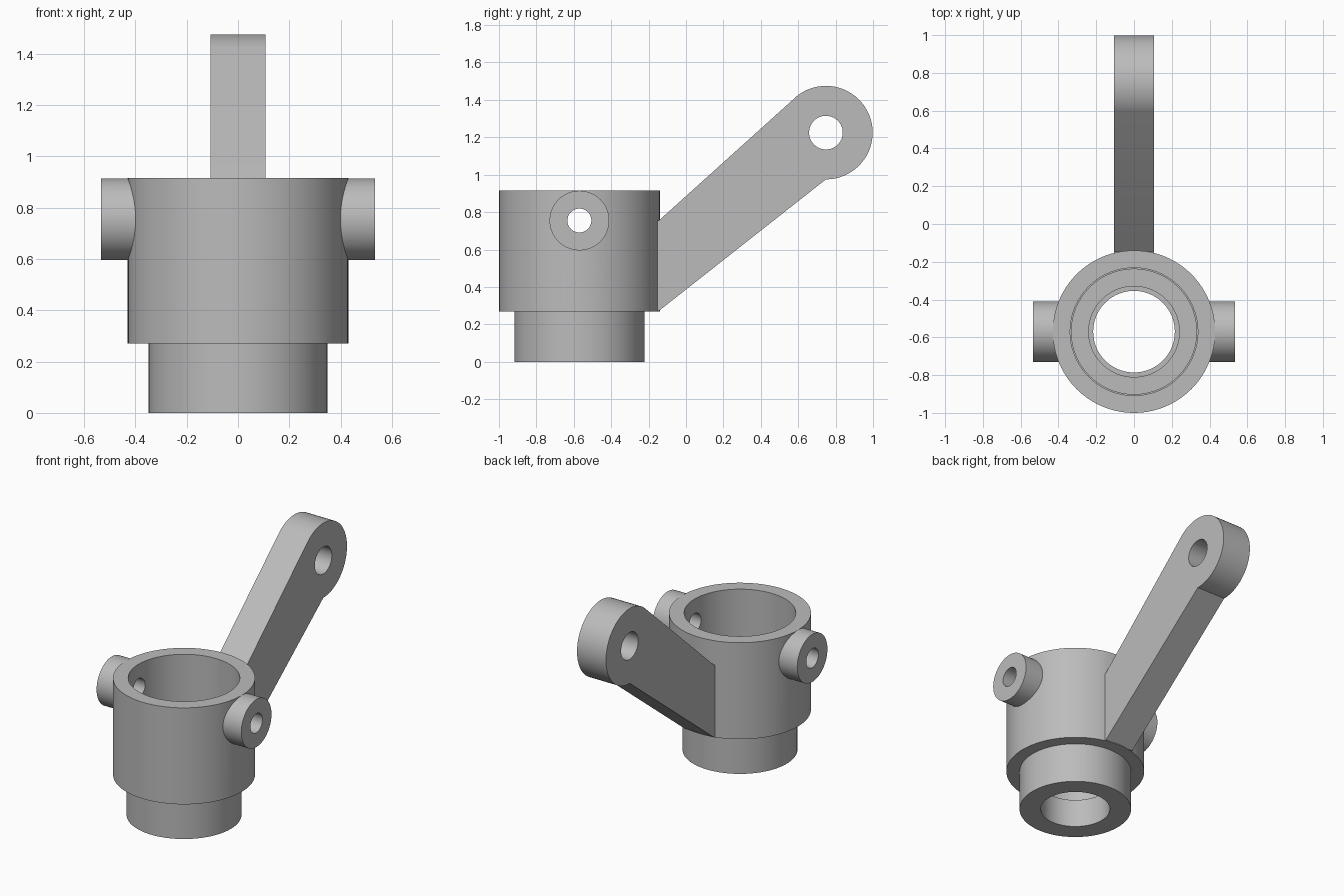
import bpy, bmesh, math
from mathutils import Matrix, Vector

if "Cube" in bpy.data.objects:
    bpy.data.objects.remove(bpy.data.objects["Cube"])

CY = -0.57          # axis of the hub
PIN_Z = 0.755       # height of the side bosses
EYE = (0.748, 1.225)  # centre of the arm eye (y, z)

grey = bpy.data.materials.new("plain grey")
grey.diffuse_color = (0.5, 0.5, 0.5, 1)
grey.use_nodes = True
grey.node_tree.nodes["Principled BSDF"].inputs["Base Color"].default_value = grey.diffuse_color


def finish(name, bm):
    bmesh.ops.recalc_face_normals(bm, faces=bm.faces)
    me = bpy.data.meshes.new(name)
    bm.to_mesh(me)
    bm.free()
    me.materials.append(grey)
    ob = bpy.data.objects.new(name, me)
    bpy.context.collection.objects.link(ob)
    return ob


def lathe(name, profile, steps=96):
    """Revolve a closed (radius, z) profile about the hub axis."""
    bm = bmesh.new()
    rings = []
    for i in range(steps):
        a = 2 * math.pi * i / steps
        rings.append([bm.verts.new((r * math.cos(a), CY + r * math.sin(a), z))
                      for r, z in profile])
    n = len(profile)
    for i in range(steps):
        p, q = rings[i], rings[(i + 1) % steps]
        for j in range(n):
            k = (j + 1) % n
            bm.faces.new((p[j], q[j], q[k], p[k]))
    return finish(name, bm)


def rod(name, x0, x1, y, z, r, steps=64):
    """Cylinder lying along x."""
    bm = bmesh.new()
    m = Matrix.Translation(((x0 + x1) / 2, y, z)) @ Matrix.Rotation(math.pi / 2, 4, 'Y')
    bmesh.ops.create_cone(bm, cap_ends=True, segments=steps, radius1=r, radius2=r,
                          depth=abs(x1 - x0), matrix=m)
    return finish(name, bm)


def combine(target, tool, operation):
    mod = target.modifiers.new(tool.name, 'BOOLEAN')
    mod.operation, mod.object, mod.solver = operation, tool, 'EXACT'
    bpy.context.view_layer.objects.active = target
    bpy.ops.object.modifier_apply(modifier=mod.name)
    bpy.data.objects.remove(tool)


# Stepped hub with stepped bore
hub = lathe("hub", [(0.348, 0), (0.348, 0.27), (0.43, 0.27), (0.43, 0.915),
                    (0.338, 0.915), (0.338, 0.42), (0.331, 0.42), (0.331, 0.36),
                    (0.24, 0.36), (0.24, 0.19), (0.216, 0.19), (0.216, 0)])

# Side bosses
for side in (-1, 1):
    combine(hub, rod("side_boss", side * 0.375, side * 0.535, CY, PIN_Z, 0.1595), 'UNION')

# Slanted arm: straight root, rounded end
R = 0.25
outline = [(-0.19, 0.75), (-0.19, 0.272), (-0.145, 0.272)]
start, end = math.radians(-90), math.radians(127)
for i in range(41):
    a = start + (end - start) * i / 40
    outline.append((EYE[0] + R * math.cos(a), EYE[1] + R * math.sin(a)))
outline.append((-0.145, 0.755))
bm = bmesh.new()
face = bm.faces.new([bm.verts.new((-0.107, y, z)) for y, z in outline])
new = bmesh.ops.extrude_face_region(bm, geom=[face])["geom"]
bmesh.ops.translate(bm, vec=Vector((0.214, 0, 0)),
                    verts=[v for v in new if isinstance(v, bmesh.types.BMVert)])
arm = finish("arm", bm)
combine(arm, rod("eye_cutter", -0.3, 0.3, *EYE, 0.09), 'DIFFERENCE')
combine(hub, arm, 'UNION')

# Pin hole through both bosses
combine(hub, rod("pin_cutter", -0.7, 0.7, CY, PIN_Z, 0.064, 48), 'DIFFERENCE')

# Smooth round surfaces, keep edges crisp
hub.name = "hub_with_arm"
bpy.ops.object.select_all(action='DESELECT')
hub.select_set(True)
bpy.context.view_layer.objects.active = hub
bpy.ops.object.shade_smooth_by_angle(angle=math.radians(25))
